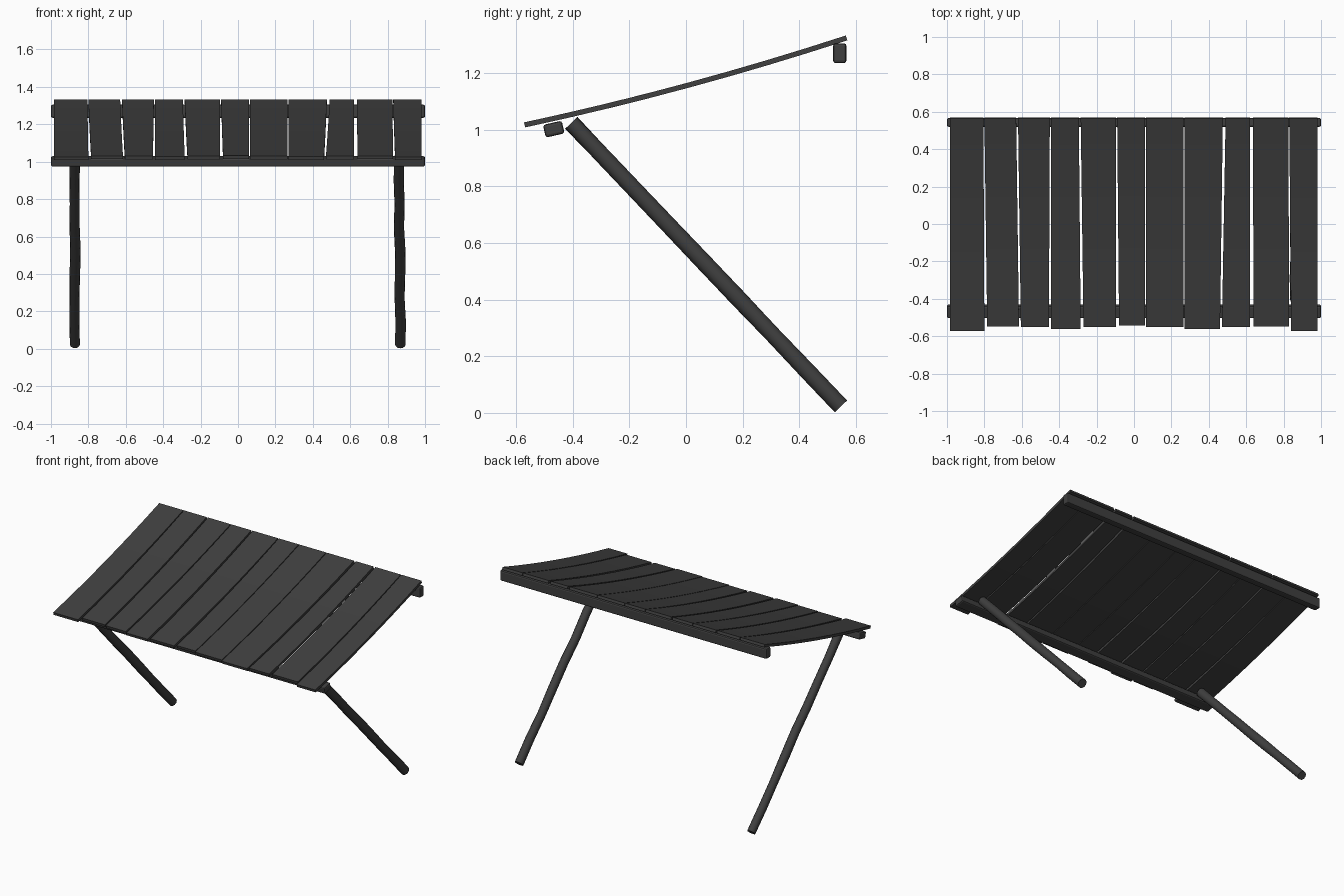
import bpy, bmesh, math, random
from mathutils import Vector

random.seed(4)
if "Cube" in bpy.data.objects:
    bpy.data.objects.remove(bpy.data.objects["Cube"], do_unlink=True)

mat = bpy.data.materials.new("charcoal wood")
mat.use_nodes = True
COLOR = (0.05, 0.05, 0.05, 1)
mat.diffuse_color = COLOR
mat.node_tree.nodes["Principled BSDF"].inputs["Base Color"].default_value = COLOR


def make_object(name, bm):
    bmesh.ops.recalc_face_normals(bm, faces=bm.faces)
    mesh = bpy.data.meshes.new(name)
    bm.to_mesh(mesh)
    bm.free()
    mesh.materials.append(mat)
    ob = bpy.data.objects.new(name, mesh)
    bpy.context.collection.objects.link(ob)
    return ob


def loft(name, rings):
    """Bridge equal-sized rings of points and cap both ends."""
    bm = bmesh.new()
    loops = [[bm.verts.new(p) for p in ring] for ring in rings]
    n = len(loops[0])
    for a, b in zip(loops, loops[1:]):
        for i in range(n):
            j = (i + 1) % n
            bm.faces.new((a[i], a[j], b[j], b[i]))
    bm.faces.new(loops[0])
    bm.faces.new(loops[-1])
    return make_object(name, bm)


# Sagging roof planks: front left, front right, back left, back right, front end
def roof_z(y):
    t = (y + 0.57) / 1.14
    return 1.017 + 0.308 * t - 0.064 * t * (1 - t)


PLANKS = [
    (-.985, -.80, -.985, -.805, -.57), (-.785, -.615, -.80, -.63, -.545),
    (-.605, -.455, -.62, -.45, -.55), (-.445, -.285, -.445, -.295, -.56),
    (-.27, -.095, -.285, -.095, -.55), (-.08, .06, -.09, .06, -.54),
    (.065, .265, .065, .265, -.55), (.27, .46, .27, .475, -.56),
    (.47, .62, .49, .62, -.55), (.64, .83, .635, .825, -.545),
    (.84, .98, .83, .98, -.57),
]
STEPS = 8
for k, (fl, fr, bl, br, front) in enumerate(PLANKS):
    rings = []
    for s in range(STEPS + 1):
        t = s / STEPS
        y = front + (0.567 - front) * t
        left, right = fl + (bl - fl) * t, fr + (br - fr) * t
        slope = (roof_z(y + .01) - roof_z(y - .01)) / .02
        up = Vector((0, -slope, 1)).normalized() * 0.009
        c = Vector((0, y, roof_z(y)))
        rings.append([c + up * d + Vector((x, 0, 0)) for x, d in
                      ((left, -1), (right, -1), (right, 1), (left, 1))])
    loft(f"roof_plank_{k + 1}", rings)


# Cross beams with softened edges
def beam(name, y, z, depth, height, tilt):
    bm = bmesh.new()
    bmesh.ops.create_cube(bm, size=1)
    bmesh.ops.scale(bm, vec=(2, depth, height), verts=bm.verts)
    bmesh.ops.bevel(bm, geom=bm.edges[:], offset=0.009, segments=2,
                    profile=0.5, affect='EDGES')
    ob = make_object(name, bm)
    ob.location = (0, y, z)
    ob.rotation_euler.x = math.radians(tilt)


beam("front_beam", -0.467, 1.002, 0.068, 0.046, 13)
beam("back_beam", 0.543, 1.27, 0.047, 0.07, 0)


# Slanted round legs with a slightly uneven, hand-cut thickness
def leg(name, top_x, bottom_x):
    top, bottom = Vector((top_x, -.405, 1.024)), Vector((bottom_x, .547, .023))
    axis = (top - bottom).normalized()
    side = Vector((1, 0, 0))
    other = axis.cross(side).normalized()
    rings = []
    for s in range(9):
        c = bottom.lerp(top, s / 8)
        if 0 < s < 8:
            c = c + side * random.uniform(-.004, .004)
        r = random.uniform(.026, .0285)
        rings.append([c + (side * math.cos(a) + other * math.sin(a) * 1.07) * r
                      for a in (math.tau * i / 12 for i in range(12))])
    ob = loft(name, rings)
    for p in ob.data.polygons:
        p.use_smooth = len(p.vertices) == 4
    ob.data.set_sharp_from_angle(angle=math.radians(40))


leg("right_leg", -.871, -.872)
leg("left_leg", .861, .868)
